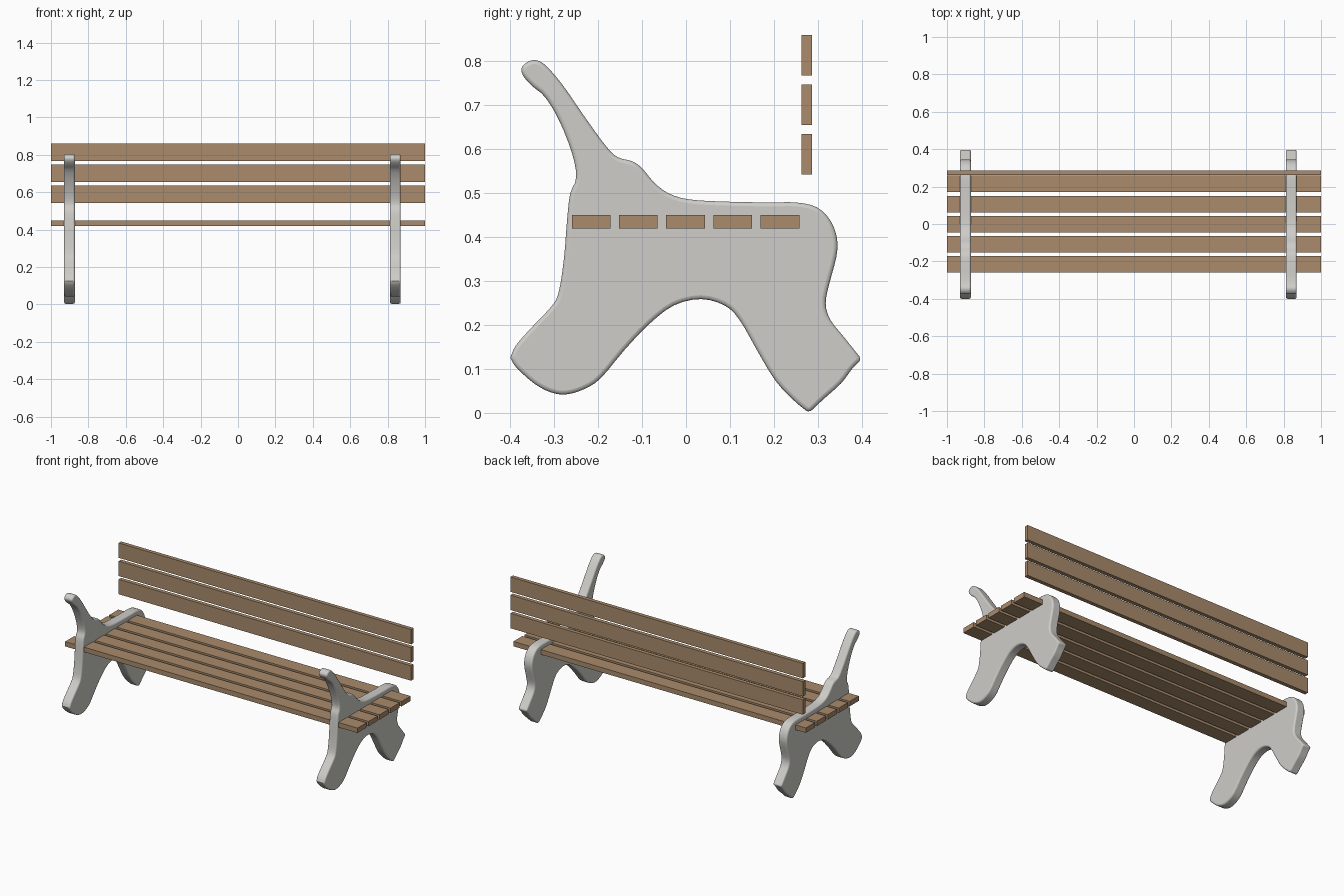
import bpy, bmesh
from mathutils import Vector

if "Cube" in bpy.data.objects:
    bpy.data.objects.remove(bpy.data.objects["Cube"])


def material(name, rgb):
    m = bpy.data.materials.new(name)
    m.diffuse_color = (*rgb, 1)
    m.use_nodes = True
    m.node_tree.nodes["Principled BSDF"].inputs["Base Color"].default_value = m.diffuse_color
    return m


wood = material("brown wood", (0.40, 0.26, 0.15))
stone = material("pale grey stone", (0.62, 0.61, 0.58))


def make_object(name, bm, mat):
    bmesh.ops.recalc_face_normals(bm, faces=bm.faces)
    me = bpy.data.meshes.new(name)
    bm.to_mesh(me)
    bm.free()
    me.materials.append(mat)
    ob = bpy.data.objects.new(name, me)
    bpy.context.collection.objects.link(ob)
    return ob


def slat(name, y, z, depth, height):
    bm = bmesh.new()
    bmesh.ops.create_cube(bm, size=1)
    bmesh.ops.scale(bm, vec=(2, depth, height), verts=bm.verts)
    bmesh.ops.translate(bm, vec=(0, y, z), verts=bm.verts)
    return make_object(name, bm, wood)


# Seat and back slats
for i in range(5):
    slat(f"seat_slat_{i + 1}", -0.216 + i * 0.1075, 0.435, 0.088, 0.03)
for i in range(3):
    slat(f"back_slat_{i + 1}", 0.275, 0.589 + i * 0.1125, 0.024, 0.092)

# Side support outline (y, z), one smooth run per pair of sharp corners
RUNS = [
    [(0.28, 0), (0.315, 0.033), (0.353, 0.067), (0.378, 0.10), (0.40, 0.122)],
    [(0.40, 0.122), (0.36, 0.172), (0.328, 0.213), (0.318, 0.25), (0.326, 0.293),
     (0.342, 0.354), (0.344, 0.395), (0.33, 0.436), (0.298, 0.468), (0.25, 0.479),
     (0.19, 0.479), (0.087, 0.481), (0.007, 0.486), (-0.04, 0.50), (-0.073, 0.525),
     (-0.10, 0.557), (-0.123, 0.573), (-0.155, 0.582), (-0.182, 0.607),
     (-0.23, 0.673), (-0.282, 0.748), (-0.323, 0.794), (-0.35, 0.803),
     (-0.373, 0.788), (-0.371, 0.768), (-0.35, 0.744), (-0.321, 0.719),
     (-0.289, 0.666), (-0.26, 0.593), (-0.25, 0.536), (-0.264, 0.498),
     (-0.271, 0.436), (-0.278, 0.35), (-0.291, 0.27), (-0.312, 0.236),
     (-0.351, 0.195), (-0.387, 0.154), (-0.40, 0.126)],
    [(-0.40, 0.126), (-0.387, 0.104), (-0.346, 0.067), (-0.308, 0.047),
     (-0.273, 0.042), (-0.232, 0.054), (-0.194, 0.079), (-0.141, 0.142),
     (-0.084, 0.202), (-0.027, 0.245), (0.034, 0.259), (0.087, 0.245),
     (0.121, 0.213), (0.162, 0.142), (0.203, 0.074), (0.246, 0.028), (0.28, 0)],
]


def smooth_run(points, steps=3):
    """Catmull-Rom curve through the points, leaving off the last one."""
    p = [Vector(q) for q in points]
    p = [2 * p[0] - p[1]] + p + [2 * p[-1] - p[-2]]
    out = []
    for a, b, c, d in zip(p, p[1:], p[2:], p[3:]):
        for k in range(steps):
            t = k / steps
            out.append(0.5 * (2 * b + (c - a) * t + (2 * a - 5 * b + 4 * c - d) * t * t
                              + (3 * b - a - 3 * c + d) * t ** 3))
    return out


OUTLINE = [q for run in RUNS for q in smooth_run(run)]


def support(name, x, width=0.058):
    bm = bmesh.new()
    face = bm.faces.new([bm.verts.new((x - width / 2, q.x, q.y)) for q in OUTLINE])
    ext = bmesh.ops.extrude_face_region(bm, geom=[face], use_keep_orig=True)
    moved = [v for v in ext["geom"] if isinstance(v, bmesh.types.BMVert)]
    bmesh.ops.translate(bm, vec=(width, 0, 0), verts=moved)
    ob = make_object(name, bm, stone)
    # Softly rounded rim
    bev = ob.modifiers.new("rounded rim", 'BEVEL')
    bev.width = 0.009
    bev.segments = 3
    bev.limit_method = 'ANGLE'
    bev.angle_limit = 1.2
    bpy.ops.object.select_all(action='DESELECT')
    ob.select_set(True)
    bpy.context.view_layer.objects.active = ob
    bpy.ops.object.shade_smooth_by_angle(angle=0.7)
    return ob


# Two side supports
support("left_support", -0.901)
support("right_support", 0.841)
